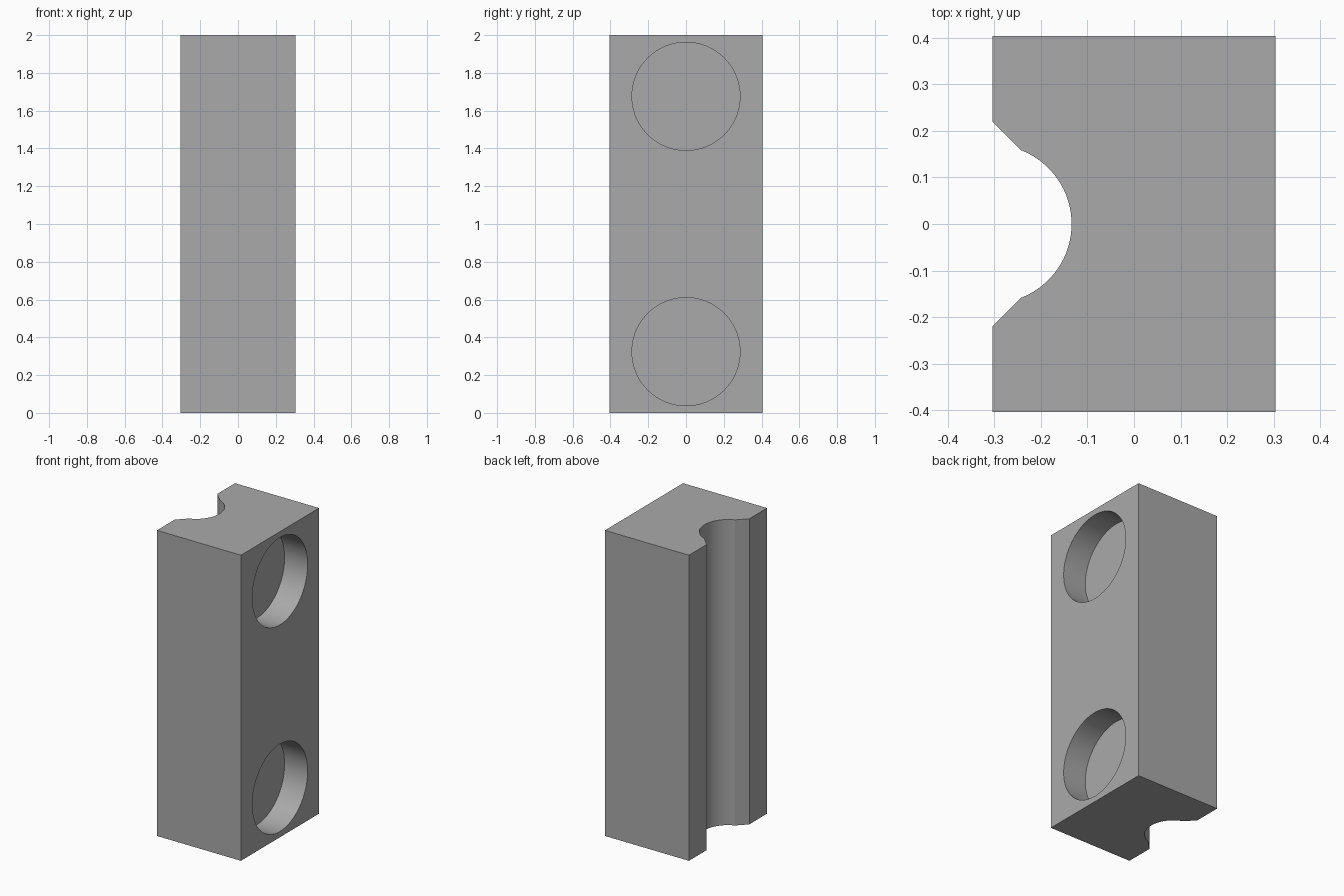
import bpy
import bmesh
from math import cos, sin, radians, pi

cube = bpy.data.objects.get("Cube")
if cube:
    bpy.data.objects.remove(cube, do_unlink=True)

HALF_X, HALF_Y, HEIGHT = 0.304, 0.404, 2.0
GROOVE_R, GROOVE_ANGLE, GROOVE_STEPS = 0.17, 69, 32
POCKET_R, POCKET_DEPTH = 0.286, 0.167
POCKET_HEIGHTS = (0.324, 1.676)

grey = bpy.data.materials.new("plain grey")
grey.use_nodes = True
colour = (0.4, 0.4, 0.4, 1)
grey.diffuse_color = colour
grey.node_tree.nodes["Principled BSDF"].inputs["Base Color"].default_value = colour


def prism(name, profile, length):
    """Extrude an outline in the xy plane upwards into a closed solid."""
    bm = bmesh.new()
    base = bm.faces.new([bm.verts.new((x, y, 0)) for x, y in profile])
    top = bmesh.ops.extrude_face_region(bm, geom=[base])["geom"]
    verts = [v for v in top if isinstance(v, bmesh.types.BMVert)]
    bmesh.ops.translate(bm, vec=(0, 0, length), verts=verts)
    bmesh.ops.recalc_face_normals(bm, faces=bm.faces)
    mesh = bpy.data.meshes.new(name)
    bm.to_mesh(mesh)
    bm.free()
    obj = bpy.data.objects.new(name, mesh)
    bpy.context.collection.objects.link(obj)
    mesh.materials.append(grey)
    return obj


# Block outline: rounded groove with chamfered lips along the right side
outline = [(HALF_X, -HALF_Y), (HALF_X, HALF_Y), (-HALF_X, HALF_Y), (-HALF_X, 0.22)]
for i in range(GROOVE_STEPS + 1):
    a = radians(GROOVE_ANGLE * (1 - 2 * i / GROOVE_STEPS))
    outline.append((-HALF_X + GROOVE_R * cos(a), GROOVE_R * sin(a)))
outline += [(-HALF_X, -0.22), (-HALF_X, -HALF_Y)]
block = prism("grooved_block", outline, HEIGHT)

# Two round blind pockets in the left side
circle = [(POCKET_R * cos(2 * pi * i / 96), POCKET_R * sin(2 * pi * i / 96))
          for i in range(96)]
cutters = []
for z in POCKET_HEIGHTS:
    cutter = prism("pocket_cutter", circle, POCKET_DEPTH + 0.1)
    cutter.rotation_euler = (0, pi / 2, 0)
    cutter.location = (HALF_X - POCKET_DEPTH, 0, z)
    cutter.hide_render = True
    cutters.append(cutter)
    cut = block.modifiers.new("pocket", 'BOOLEAN')
    cut.operation = 'DIFFERENCE'
    cut.solver = 'EXACT'
    cut.object = cutter

# Apply the cuts, then smooth the curved walls
bpy.ops.object.select_all(action='DESELECT')
block.select_set(True)
bpy.context.view_layer.objects.active = block
for name in [m.name for m in block.modifiers]:
    bpy.ops.object.modifier_apply(modifier=block.modifiers[0].name)
for cutter in cutters:
    bpy.data.objects.remove(cutter, do_unlink=True)
bpy.ops.object.shade_smooth_by_angle(angle=radians(20))
